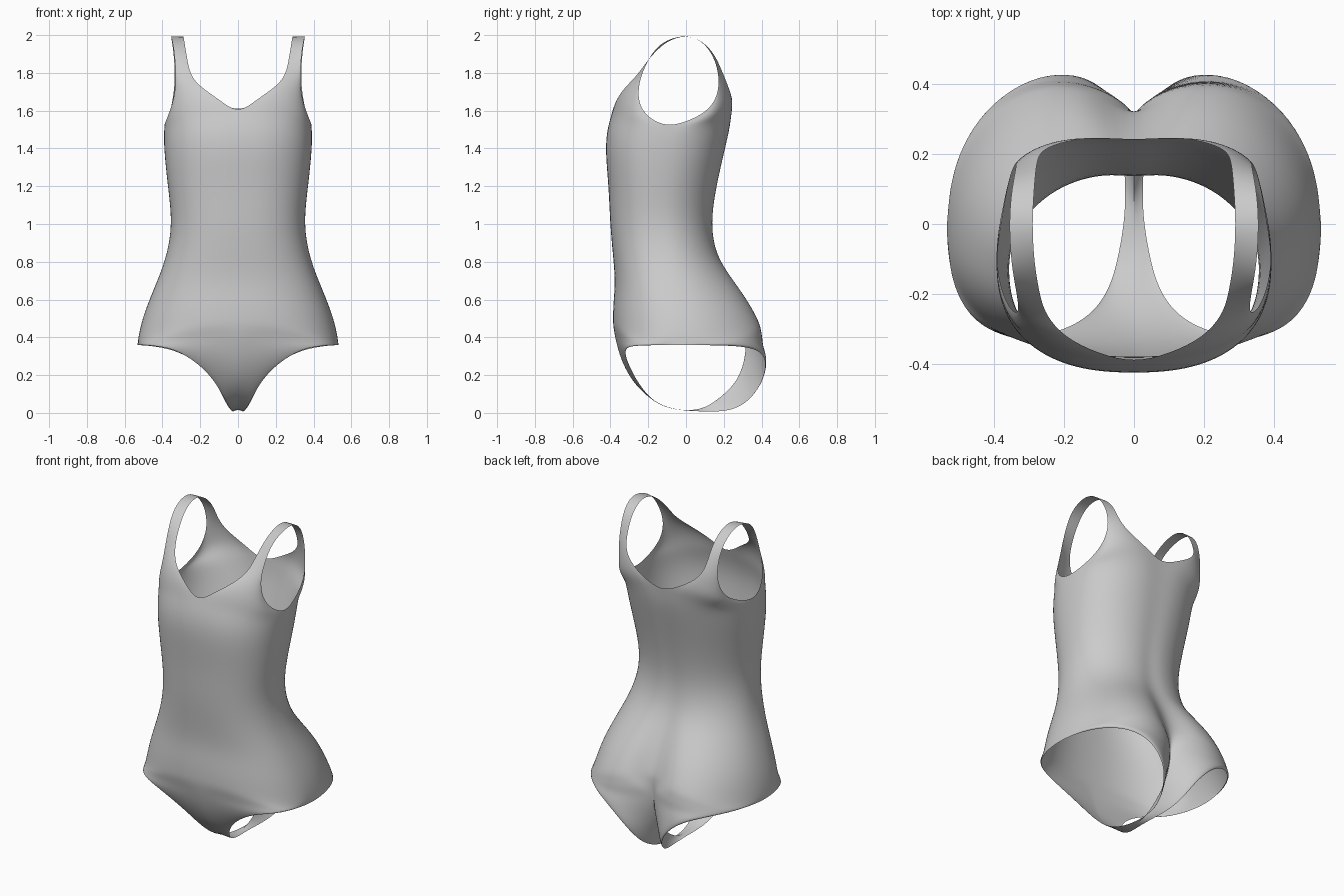
import bpy, bmesh, math

COLS = 9  # spans across each half row


def row(xi, yi, zi, xo, yo, zo, p, bump=0.0):
    """Curved cross row from inner edge to outer edge; bump swells it mid-way."""
    pts = []
    for i in range(COLS + 1):
        t = math.pi / 2 * i / COLS
        s, c = math.sin(t), max(math.cos(t), 0.0)
        if i == COLS:
            s, c = 1.0, 0.0
        f = s ** p
        swell = bump * max(math.sin(math.pi * f), 0.0) ** 0.6
        pts.append((xi + (xo - xi) * f,
                    yo + (yi - yo) * c ** p + swell,
                    zi + (zo - zi) * s * s))
    return pts


# straps and neckline: inner x y z, outer x y z, roundness
strap_top = [(.29, 0, 2.003, .356, 0, 2.003, 2)]
strap_front = [
    (.285, -.10, 1.97, .35, -.105, 1.975, 2),
    (.275, -.165, 1.91, .34, -.165, 1.925, 2),
    (.265, -.215, 1.85, .333, -.205, 1.86, 1.8),
    (.25, -.26, 1.785, .328, -.24, 1.78, 1.5),
    (.20, -.322, 1.725, .333, -.255, 1.70, 1.3),
    (.10, -.37, 1.66, .352, -.245, 1.62, 1.1),
    (0, -.395, 1.58, .378, -.19, 1.555, .92),
]
strap_back = [
    (0, .238, 1.59, .378, 0, 1.54, .8, .01),
    (.12, .250, 1.65, .36, .105, 1.59, .95),
    (.22, .230, 1.71, .345, .16, 1.66, 1.3),
    (.265, .207, 1.77, .335, .176, 1.74, 1.6),
    (.275, .182, 1.83, .335, .168, 1.82, 2),
    (.28, .15, 1.90, .34, .14, 1.90, 2),
    (.285, .09, 1.968, .35, .085, 1.97, 2),
]

# torso: side x y z, front y z roundness, back y z roundness swell
torso = [
    (.394, -.10, 1.515, -.416, 1.51, .84, .230, 1.51, .84, .010),
    (.394, -.11, 1.40, -.430, 1.40, .82, .205, 1.40, .88, .010),
    (.373, -.13, 1.20, -.410, 1.20, .84, .157, 1.20, .95, .012),
    (.347, -.13, 1.00, -.403, 1.00, .84, .125, 1.00, .98, .015),
    (.382, -.10, .81, -.388, .84, .84, .150, .84, .95, .020),
    (.450, -.06, .65, -.375, .70, .85, .200, .73, .90, .050),
    (.510, -.03, .50, -.386, .58, .87, .250, .61, .86, .095),
    (.539, -.03, .358, -.388, .50, .88, .285, .50, .84, .125),
]

# front leg edge down to the crotch: centre y z, edge x y z, roundness
leg_front = [
    (-.386, .46, .515, -.17, .359, 1.0),
    (-.378, .415, .455, -.282, .356, 1.35),
    (-.367, .365, .35, -.325, .342, 1.5),
    (-.352, .31, .25, -.318, .29, 1.5),
    (-.325, .24, .16, -.285, .215, 1.4),
    (-.275, .155, .10, -.235, .13, 1.4),
    (-.195, .078, .062, -.165, .055, 1.4),
    (-.10, .026, .042, -.08, .02, 1.4),
    (0, .01, .025, .02, .01, 1.4),
]
# crotch up the cleft and around the seat: centre y z, edge x y z, roundness, swell
leg_back = [
    (.09, .022, .024, .13, .006, 1.6, .004),
    (.15, .06, .035, .23, .010, 2, .012),
    (.20, .10, .065, .32, .050, 2, .018),
    (.25, .15, .10, .385, .13, 2, .022),
    (.285, .21, .15, .418, .205, 2, .027),
    (.308, .29, .235, .424, .285, 2, .038),
    (.31, .36, .345, .386, .335, 1.9, .068),
    (.302, .415, .455, .28, .355, 1.35, .117),
    (.292, .46, .522, .12, .359, .98, .128),
]

# one closed band per half: over the shoulder, down the front, up the back
band = [row(*r) for r in strap_top + strap_front]
band += [row(0, r[3], r[4], *r[:3], r[5]) for r in torso]
band += [row(0, *r) for r in leg_front + leg_back]
band += [row(0, r[6], r[7], *r[:3], *r[8:]) for r in reversed(torso)]
band += [row(*r) for r in strap_back]

bm = bmesh.new()
for side in (1, -1):
    grid = [[bm.verts.new((side * x, y, z)) for x, y, z in r] for r in band]
    for j in range(len(grid)):
        a, b = grid[j], grid[(j + 1) % len(grid)]
        for i in range(COLS):
            quad = (a[i], b[i], b[i + 1], a[i + 1])
            bm.faces.new(quad if side == 1 else quad[::-1])
# weld the side seams and the centre line
bmesh.ops.remove_doubles(bm, verts=bm.verts, dist=0.0005)
bmesh.ops.recalc_face_normals(bm, faces=bm.faces)
# make sure the front of the chest faces forward
chest = min(bm.faces, key=lambda f: f.calc_center_median().y)
if chest.normal.y > 0:
    bmesh.ops.reverse_faces(bm, faces=bm.faces)
for f in bm.faces:
    f.smooth = True

mesh = bpy.data.meshes.new("swimsuit")
bm.to_mesh(mesh)
bm.free()
suit = bpy.data.objects.new("swimsuit", mesh)
bpy.context.collection.objects.link(suit)

# soften the fabric
sub = suit.modifiers.new("smooth_fabric", 'SUBSURF')
sub.levels = sub.render_levels = 2

grey = bpy.data.materials.new("light_grey_fabric")
grey.diffuse_color = (0.6, 0.6, 0.6, 1)
mesh.materials.append(grey)
